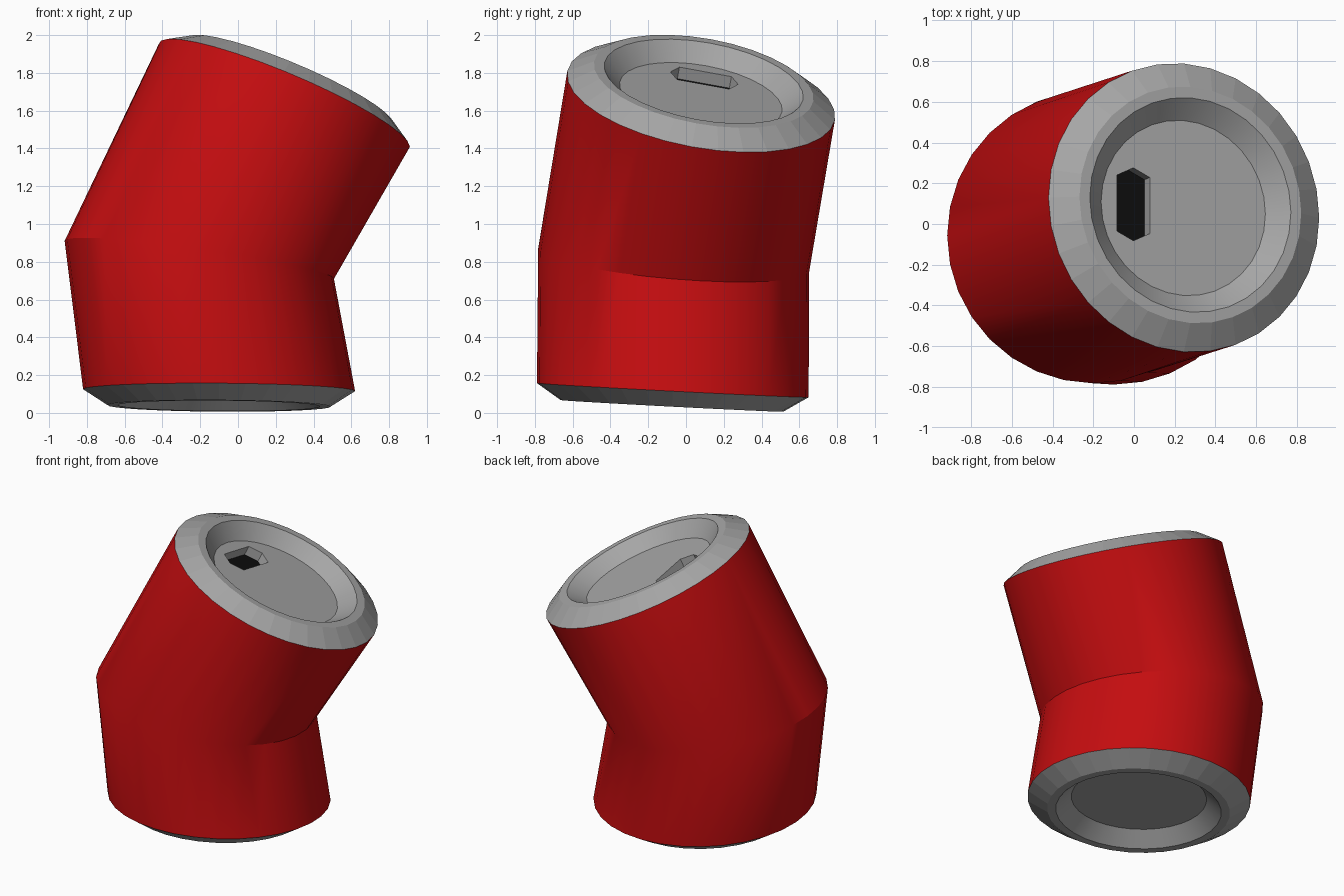
import bpy, bmesh, math
from mathutils import Vector

cube = bpy.data.objects.get("Cube")
if cube:
    bpy.data.objects.remove(cube)

SIDES = 32
R = 0.72


def material(name, rgb):
    m = bpy.data.materials.new(name)
    m.use_nodes = True
    color = (*rgb, 1)
    m.diffuse_color = color
    m.node_tree.nodes["Principled BSDF"].inputs["Base Color"].default_value = color
    return m


RED = material("can red", (0.56, 0.004, 0.005))
GREY = material("metal grey", (0.38, 0.38, 0.38))
BLACK = material("opening black", (0.004, 0.004, 0.004))


class Plane:
    """Tilted plane across the can, with its own sideways axes."""

    def __init__(self, center, nx, ny):
        self.c = Vector(center)
        self.n = Vector((nx, ny, math.sqrt(1 - nx * nx - ny * ny)))
        x = Vector((1, 0, 0))
        self.u = (x - self.n * x.dot(self.n)).normalized()
        self.v = self.n.cross(self.u)

    def point(self, u, v, height=0):
        return self.c + self.u * u + self.v * v + self.n * height

    def ring(self, bm, radius, height=0):
        angles = [math.tau * i / SIDES for i in range(SIDES)]
        return [bm.verts.new(self.point(radius * math.cos(a), radius * math.sin(a), height))
                for a in angles]


def bridge(bm, a, b):
    n = len(a)
    return [bm.faces.new((a[i], a[(i + 1) % n], b[(i + 1) % n], b[i])) for i in range(n)]


def finish(bm, name, materials, flat_faces=()):
    flat = {f.index for f in flat_faces}
    mesh = bpy.data.meshes.new(name)
    bm.to_mesh(mesh)
    bm.free()
    ob = bpy.data.objects.new(name, mesh)
    bpy.context.collection.objects.link(ob)
    for m in materials:
        mesh.materials.append(m)
    bpy.ops.object.select_all(action="DESELECT")
    ob.select_set(True)
    bpy.context.view_layer.objects.active = ob
    bpy.ops.object.shade_smooth_by_angle(angle=math.radians(30))
    for p in mesh.polygons:
        if p.index in flat:
            p.use_smooth = False
    return ob


base = Plane((-0.10, -0.07, 0.12), 0.007, 0.052)
bend = Plane((-0.205, -0.065, 0.81), 0.14, 0.083)
top = Plane((0.245, 0.08, 1.68), 0.383, 0.166)

# Bent red body
bm = bmesh.new()
rings = [p.ring(bm, R) for p in (base, bend, top)]
for a, b in zip(rings, rings[1:]):
    bridge(bm, a, b)
finish(bm, "can_body", [RED])


def end_cap(name, plane, side, opening):
    """Bevelled shoulder, flat rim, sloped recess and recessed disc."""
    bm = bmesh.new()
    profile = [(R, 0), (0.59, 0.083), (0.535, 0.083), (0.437, -0.008)]
    rings = [plane.ring(bm, r, h * side) for r, h in profile]
    shoulder = bridge(bm, rings[0], rings[1])
    for a, b in zip(rings[1:], rings[2:]):
        bridge(bm, a, b)
    if opening:
        # Sunken six-sided drinking hole with a dark floor
        outline = [(0, 0.182), (-0.087, 0.14), (-0.087, -0.14),
                   (0, -0.182), (0.087, -0.14), (0.087, 0.14)]
        lip, floor = ([bm.verts.new(plane.point(u - 0.265, v, h)) for u, v in outline]
                      for h in (-0.008, -0.075))
        bridge(bm, lip, floor)
        loops = [[bm.edges.get((l[i - 1], l[i])) or bm.edges.new((l[i - 1], l[i]))
                  for i in range(len(l))] for l in (rings[-1], lip)]
        bmesh.ops.triangle_fill(bm, edges=loops[0] + loops[1], use_beauty=True,
                                normal=plane.n)
        bm.faces.new(floor).material_index = 1
    else:
        bm.faces.new(rings[-1])
    bmesh.ops.recalc_face_normals(bm, faces=bm.faces[:])
    # An open shell: make sure the shoulder faces outward
    f = shoulder[0]
    f.normal_update()
    if f.normal.dot(f.calc_center_median() - plane.c) < 0:
        bmesh.ops.reverse_faces(bm, faces=bm.faces[:])
    bm.faces.index_update()
    finish(bm, name, [GREY, BLACK], shoulder)


end_cap("top_lid", top, 1, True)
end_cap("bottom_lid", base, -1, False)
